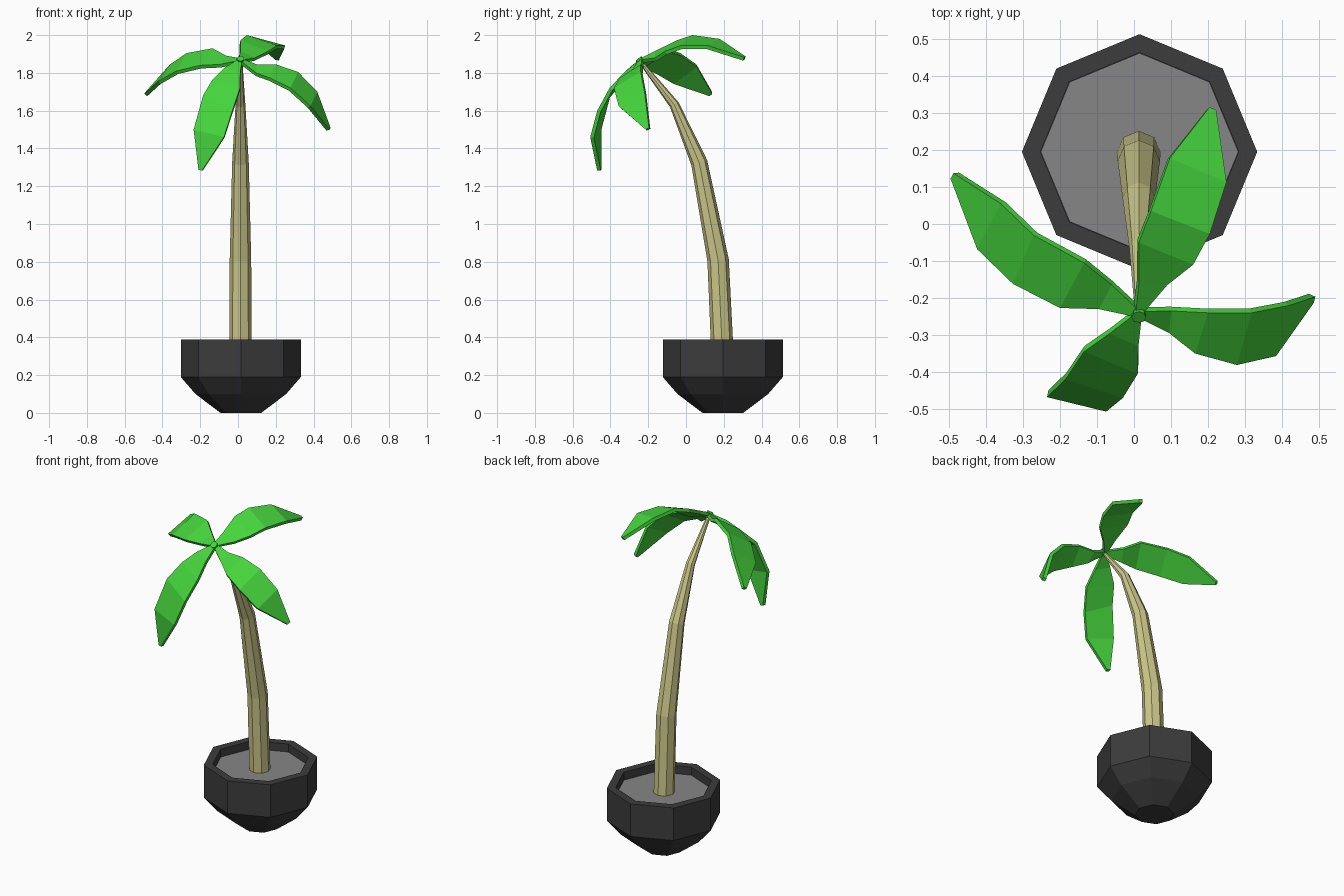
import bpy, bmesh, math
from mathutils import Vector

if "Cube" in bpy.data.objects:
    bpy.data.objects.remove(bpy.data.objects["Cube"])


def material(name, rgb):
    m = bpy.data.materials.new(name)
    m.diffuse_color = (*rgb, 1)
    m.use_nodes = True
    m.node_tree.nodes["Principled BSDF"].inputs["Base Color"].default_value = m.diffuse_color
    return m


POT = material("charcoal pot", (0.045, 0.045, 0.045))
SOIL = material("grey soil", (0.24, 0.24, 0.24))
BARK = material("pale bark", (0.60, 0.57, 0.25))
LEAF = material("leaf green", (0.06, 0.66, 0.045))


def finish(name, bm, mat, recalc=True):
    if recalc:
        bmesh.ops.recalc_face_normals(bm, faces=bm.faces)
    me = bpy.data.meshes.new(name)
    bm.to_mesh(me)
    bm.free()
    me.materials.append(mat)
    ob = bpy.data.objects.new(name, me)
    bpy.context.collection.objects.link(ob)
    return ob


def loft(name, rings, mat, sides=8):
    """Join octagon rings (centre, radius, tilt about x) and cap both ends."""
    bm = bmesh.new()
    loops = []
    for (cx, cy, cz), r, tilt in rings:
        loop = []
        for i in range(sides):
            a = 2 * math.pi * i / sides
            dy = r * math.sin(a)
            loop.append(bm.verts.new((cx + r * math.cos(a),
                                      cy + dy * math.cos(tilt),
                                      cz + dy * math.sin(tilt))))
        loops.append(loop)
    for a, b in zip(loops, loops[1:]):
        for i in range(sides):
            j = (i + 1) % sides
            bm.faces.new((a[i], a[j], b[j], b[i]))
    bm.faces.new(loops[0][::-1])
    bm.faces.new(loops[-1])
    return finish(name, bm, mat)


# Pot: faceted bowl with a recessed inside
X, Y = 0.015, 0.195
profile = [(0.108, 0), (0.24, 0.10), (0.318, 0.19), (0.318, 0.388),
           (0.268, 0.388), (0.268, 0.33)]
loft("pot", [((X, Y, z), r, 0) for r, z in profile], POT)

# Soil
loft("soil", [((X, Y, z), 0.267, 0) for z in (0.332, 0.34)], SOIL)

# Trunk: tapering and leaning forward
trunk = [(0.192, 0.335, 0.059, 0.04), (0.170, 0.807, 0.057, 0.13),
         (0.070, 1.325, 0.044, 0.32), (-0.062, 1.632, 0.026, 0.52),
         (-0.235, 1.852, 0.011, 0.70)]
loft("trunk", [((0.013, y, z), r, t) for y, z, r, t in trunk], BARK)

# Crown where the leaves meet
loft("crown", [((0.013, -0.228, 1.846), 0.017, 0.7),
               ((0.013, -0.252, 1.876), 0.02, 0.7)], LEAF)


def leaf(name, left, right, tip):
    """Thin bent strip from the crown; edges run from base to tip."""
    hub, tip = Vector((0.013, -0.245, 1.872)), Vector(tip)
    L, R = [Vector(p) for p in left], [Vector(p) for p in right]
    side = (L[0] - R[0]).normalized() * 0.013
    out = ((L[0] + R[0]) / 2 - hub).normalized() * 0.01
    L.insert(0, hub + out + side)
    R.insert(0, hub + out - side)
    end = (L[-1] - R[-1]).normalized() * 0.01
    L.append(tip + end)
    R.append(tip - end)
    bm = bmesh.new()
    lv = [bm.verts.new(p) for p in L]
    rv = [bm.verts.new(p) for p in R]
    for i in range(len(lv) - 1):
        bm.faces.new((lv[i], rv[i], rv[i + 1], lv[i + 1]))
    ob = finish(name, bm, LEAF, recalc=False)
    mod = ob.modifiers.new("thickness", "SOLIDIFY")
    mod.thickness = 0.02
    mod.offset = -1


leaf("left_leaf",
     [(-0.095, -0.23, 1.845), (-0.20, -0.227, 1.84), (-0.327, -0.162, 1.81), (-0.424, -0.068, 1.755)],
     [(-0.06, -0.165, 1.89), (-0.135, -0.105, 1.93), (-0.272, -0.03, 1.905), (-0.36, 0.055, 1.845)],
     (-0.492, 0.13, 1.695))
leaf("right_leaf",
     [(0.10, -0.235, 1.845), (0.20, -0.24, 1.845), (0.318, -0.24, 1.805), (0.42, -0.22, 1.70)],
     [(0.095, -0.295, 1.80), (0.165, -0.35, 1.775), (0.278, -0.381, 1.72), (0.384, -0.357, 1.625)],
     (0.488, -0.205, 1.505))
leaf("front_leaf",
     [(0.012, -0.33, 1.80), (0.010, -0.405, 1.72), (-0.03, -0.47, 1.60), (-0.075, -0.507, 1.46)],
     [(-0.067, -0.297, 1.83), (-0.135, -0.345, 1.765), (-0.185, -0.42, 1.68), (-0.235, -0.468, 1.50)],
     (-0.20, -0.468, 1.285))
leaf("back_leaf",
     [(0.013, -0.165, 1.915), (0.013, -0.05, 1.972), (0.046, 0.035, 2.0), (0.097, 0.178, 1.98)],
     [(0.09, -0.165, 1.88), (0.16, -0.11, 1.915), (0.205, -0.027, 1.945), (0.25, 0.113, 1.945)],
     (0.213, 0.312, 1.885))
